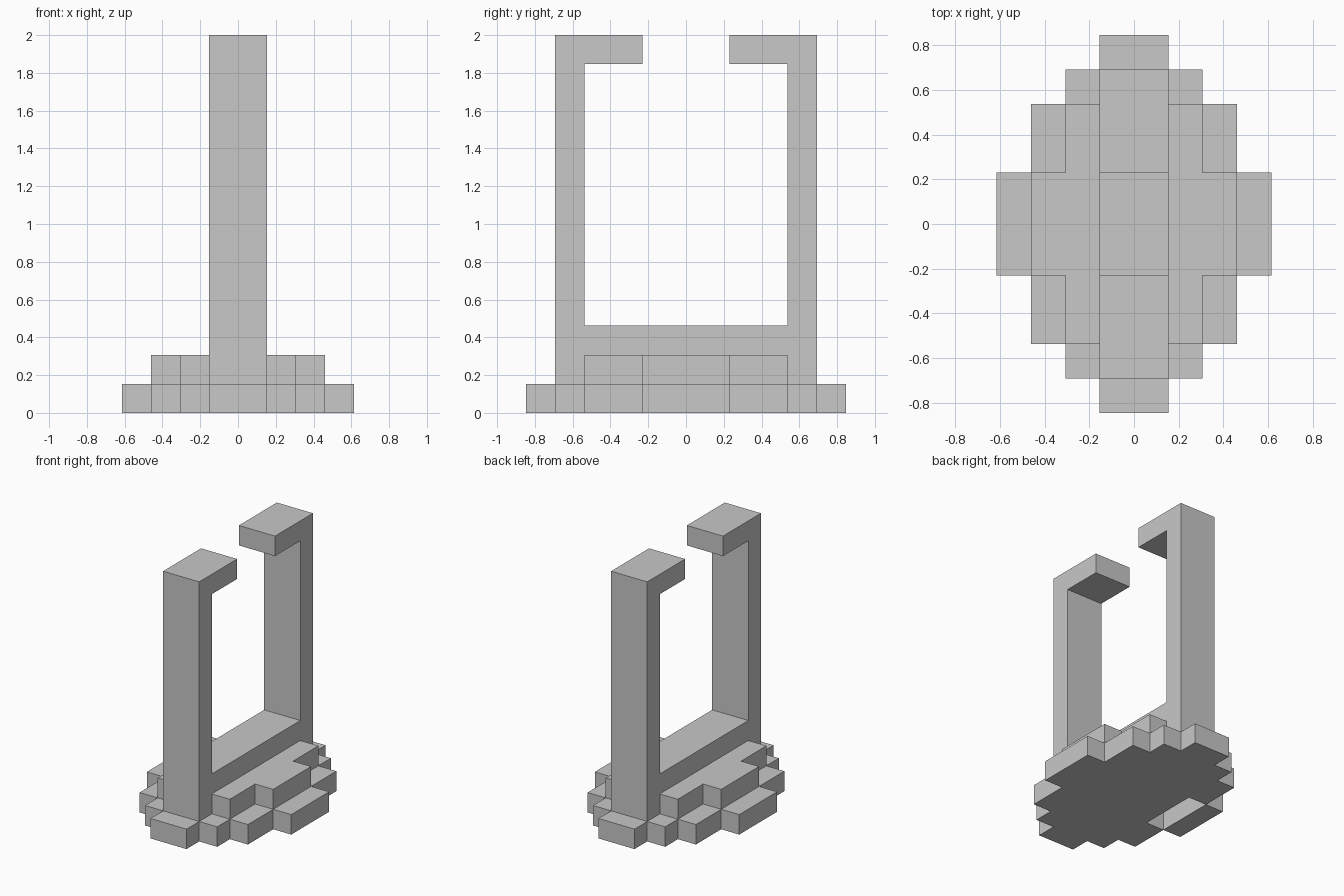
import bpy
import bmesh
from mathutils import Vector

if "Cube" in bpy.data.objects:
    bpy.data.objects.remove(bpy.data.objects["Cube"], do_unlink=True)

U = 2 / 13  # one block of the grid

stone = bpy.data.materials.new("light_grey_stone")
stone.use_nodes = True
grey = (0.58, 0.58, 0.58, 1)
stone.diffuse_color = grey
stone.node_tree.nodes["Principled BSDF"].inputs["Base Color"].default_value = grey


def prism(name, points, depth):
    """Extrude a closed outline (in blocks) along a depth vector."""
    bm = bmesh.new()
    face = bm.faces.new([bm.verts.new(Vector(p) * U) for p in points])
    top = bmesh.ops.extrude_face_region(bm, geom=[face])["geom"]
    moved = [v for v in top if isinstance(v, bmesh.types.BMVert)]
    bmesh.ops.translate(bm, verts=moved, vec=Vector(depth) * U)
    bmesh.ops.recalc_face_normals(bm, faces=bm.faces)
    mesh = bpy.data.meshes.new(name)
    bm.to_mesh(mesh)
    bm.free()
    mesh.materials.append(stone)
    obj = bpy.data.objects.new(name, mesh)
    bpy.context.collection.objects.link(obj)
    return obj


def stepped_outline(steps, z):
    """Stepped oval from (half width, half length) pairs, narrowest first."""
    quarter = []
    for i, (x, y) in enumerate(steps):
        quarter.append((x, y))
        if i + 1 < len(steps):
            quarter.append((x, steps[i + 1][1]))
    right = quarter + [(x, -y) for x, y in reversed(quarter)]
    left = [(-x, -y) for x, y in right]
    return [(x, y, z) for x, y in right + left]


# Stepped base
base = prism("base_plate",
             stepped_outline([(1, 5.5), (2, 4.5), (3, 3.5), (4, 1.5)], 0), (0, 0, 1))
prism("middle_step",
      stepped_outline([(1, 4.5), (2, 3.5), (3, 1.5)], 1), (0, 0, 1))

# Slot under one side of the base
slot = prism("slot_cutter",
             [(-3, -1.5, -1), (-2, -1.5, -1), (-2, 1.5, -1), (-3, 1.5, -1)], (0, 0, 3))
slot.hide_render = True
cut = base.modifiers.new("slot", "BOOLEAN")
cut.operation = "DIFFERENCE"
cut.solver = "EXACT"
cut.object = slot
bpy.context.view_layer.objects.active = base
bpy.ops.object.modifier_apply(modifier=cut.name)
bpy.data.objects.remove(slot, do_unlink=True)

# Upright frame, open in the middle of its top
half = [(4.5, 2), (4.5, 13), (1.5, 13), (1.5, 12), (3.5, 12), (3.5, 3)]
profile = half + [(-y, z) for y, z in reversed(half)]
prism("open_frame", [(-1, y, z) for y, z in profile], (2, 0, 0))
